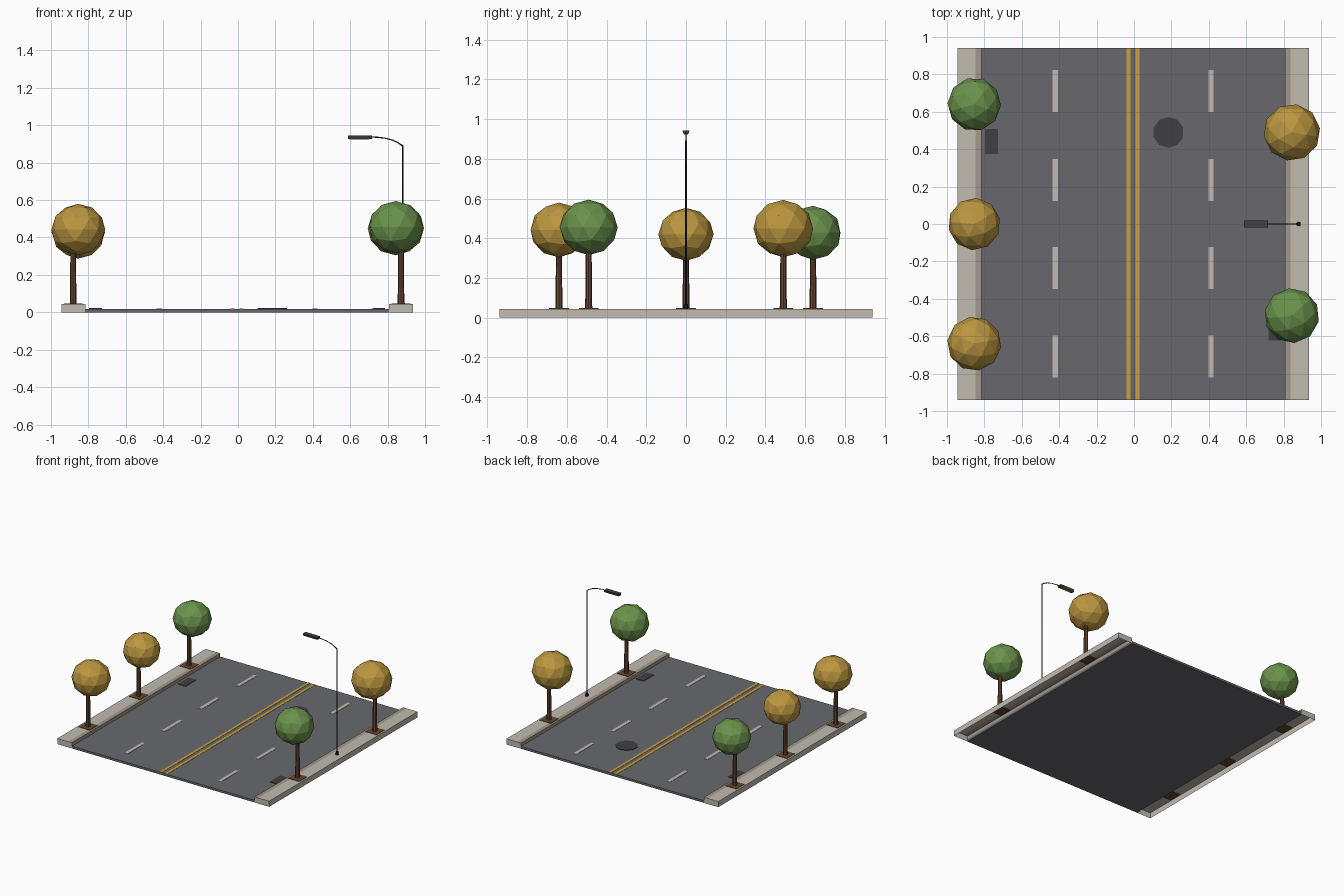
import bpy, bmesh, math
from mathutils import Vector, Matrix

if "Cube" in bpy.data.objects:
    bpy.data.objects.remove(bpy.data.objects["Cube"])


def mat(name, r, g, b):
    m = bpy.data.materials.new(name)
    lin = [((c / 255 + 0.055) / 1.055) ** 2.4 for c in (r, g, b)]
    m.diffuse_color = (*lin, 1)
    m.use_nodes = True
    m.node_tree.nodes["Principled BSDF"].inputs["Base Color"].default_value = m.diffuse_color
    return m


ASPHALT = mat("asphalt grey", 104, 105, 109)
CONCRETE = mat("concrete", 194, 188, 177)
CURB = mat("curb tan", 162, 152, 138)
YELLOW = mat("line yellow", 202, 160, 60)
WHITE = mat("line off white", 192, 187, 176)
IRON = mat("iron grey", 64, 64, 68)
BLACK = mat("pole black", 28, 28, 31)
BROWN = mat("bark brown", 102, 70, 50)
GREEN = mat("leaf green", 106, 147, 76)
AUTUMN = mat("leaf autumn", 188, 151, 64)

CX = -0.005            # street centre line
HALF = 0.94            # half length and half width of the tile
INNER, SEAM = 0.811, 0.843
ROAD_Z, WALK_Z = 0.018, 0.045


def finish(name, bm, *mats):
    me = bpy.data.meshes.new(name)
    bm.to_mesh(me)
    bm.free()
    for m in mats:
        me.materials.append(m)
    ob = bpy.data.objects.new(name, me)
    bpy.context.collection.objects.link(ob)
    return ob


def add_box(bm, x0, x1, y0, y1, z0, z1):
    m = Matrix.Translation(((x0 + x1) / 2, (y0 + y1) / 2, (z0 + z1) / 2)) \
        @ Matrix.Diagonal((abs(x1 - x0), abs(y1 - y0), z1 - z0, 1))
    return bmesh.ops.create_cube(bm, size=1, matrix=m)["verts"]


def boxes(name, material, *specs):
    bm = bmesh.new()
    for s in specs:
        add_box(bm, *s)
    return finish(name, bm, material)


def cylinder(name, material, x, y, z0, z1, r0, r1, n):
    bm = bmesh.new()
    bmesh.ops.create_cone(bm, cap_ends=True, segments=n, radius1=r0, radius2=r1,
                          depth=z1 - z0, matrix=Matrix.Translation((x, y, (z0 + z1) / 2)))
    return finish(name, bm, material)


# Road slab
boxes("road", ASPHALT, (CX - INNER - 0.001, CX + INNER + 0.001, -HALF, HALF, 0, ROAD_Z))

# Sidewalks: shells open underneath, with a curb strip along the road
for side, label in ((-1, "left"), (1, "right")):
    bm = bmesh.new()
    add_box(bm, CX + side * INNER, CX + side * HALF, -HALF, HALF, 0, WALK_Z)
    bm.normal_update()
    bmesh.ops.delete(bm, geom=[f for f in bm.faces if f.normal.z < -0.5], context="FACES_ONLY")
    bmesh.ops.bisect_plane(bm, geom=bm.verts[:] + bm.edges[:] + bm.faces[:],
                           plane_co=(CX + side * SEAM, 0, 0), plane_no=(1, 0, 0))
    bm.normal_update()
    for f in bm.faces:
        near_road = abs(f.calc_center_median().x - CX) < SEAM
        f.material_index = int(near_road and abs(f.normal.y) < 0.5)
    finish(label + "_sidewalk", bm, CONCRETE, CURB)

# Painted lines
paint = (ROAD_Z - 0.001, ROAD_Z + 0.002)
boxes("centre_lines", YELLOW, *[(CX + s * 0.0135, CX + s * 0.035, -HALF, HALF, *paint)
                                for s in (-1, 1)])
boxes("lane_dashes", WHITE, *[(CX + s * 0.416 - 0.014, CX + s * 0.416 + 0.014,
                               y - 0.1125, y + 0.1125, *paint)
                              for s in (-1, 1) for y in (-0.708, -0.235, 0.235, 0.71)])

# Manhole cover and storm drains
cylinder("manhole_cover", IRON, 0.184, 0.49, ROAD_Z - 0.001, ROAD_Z + 0.004, 0.083, 0.083, 10)
boxes("storm_drains", IRON,
      (-0.796, -0.727, 0.375, 0.508, ROAD_Z - 0.001, ROAD_Z + 0.004),
      (0.718, 0.787, -0.622, -0.489, ROAD_Z - 0.001, ROAD_Z + 0.004))

# Trees: side, y, crown height, crown radius, leaf colour
trees = ((-1, 0.64, 0.428, 0.143, GREEN), (-1, 0.0, 0.42, 0.140, AUTUMN),
         (-1, -0.64, 0.442, 0.145, AUTUMN), (1, 0.49, 0.449, 0.152, AUTUMN),
         (1, -0.49, 0.455, 0.147, GREEN))
for i, (side, y, z, r, leaf) in enumerate(trees, 1):
    x = CX + side * 0.8765
    boxes(f"tree_pit_{i}", BROWN, (x - 0.05, x + 0.05, y - 0.05, y + 0.05, 0.036, WALK_Z + 0.003))
    cylinder(f"trunk_{i}", BROWN, x, y, WALK_Z, z - 0.06, 0.018, 0.014, 8)
    bm = bmesh.new()
    bmesh.ops.create_icosphere(bm, subdivisions=2, radius=r,
                               matrix=Matrix.Translation((CX + side * 0.849, y, z))
                               @ Matrix.Rotation(i * 0.9, 4, "Z")
                               @ Matrix.Diagonal((1, 1, 0.95, 1)))
    finish(f"crown_{i}", bm, leaf)

# Street lamp: foot, bent pole, head and light panel
PX = 0.88
cylinder("lamp_foot", BLACK, PX, 0, WALK_Z, 0.07, 0.012, 0.010, 8)
cu = bpy.data.curves.new("lamp_pole", "CURVE")
cu.dimensions = "3D"
cu.bevel_depth = 0.0045
cu.bevel_resolution = 1
cu.use_fill_caps = True
path = ((PX, 0.06), (PX, 0.89), (0.855, 0.907), (0.825, 0.921),
        (0.785, 0.931), (0.745, 0.936), (0.70, 0.937))
sp = cu.splines.new("POLY")
sp.points.add(len(path) - 1)
for i, (p, (x, z)) in enumerate(zip(sp.points, path)):
    p.co = (x, 0, z, 1)
    p.radius = 1.0 if i < 2 else 0.7
cu.materials.append(BLACK)
bpy.context.collection.objects.link(bpy.data.objects.new("lamp_pole", cu))

bm = bmesh.new()
for v in add_box(bm, 0.587, 0.716, -0.018, 0.018, 0.926, 0.944):
    if v.co.z < 0.935:      # head tapers downward
        v.co.y *= 0.7
finish("lamp_head", bm, IRON)
boxes("lamp_panel", YELLOW, (0.597, 0.700, -0.010, 0.010, 0.924, 0.927))
